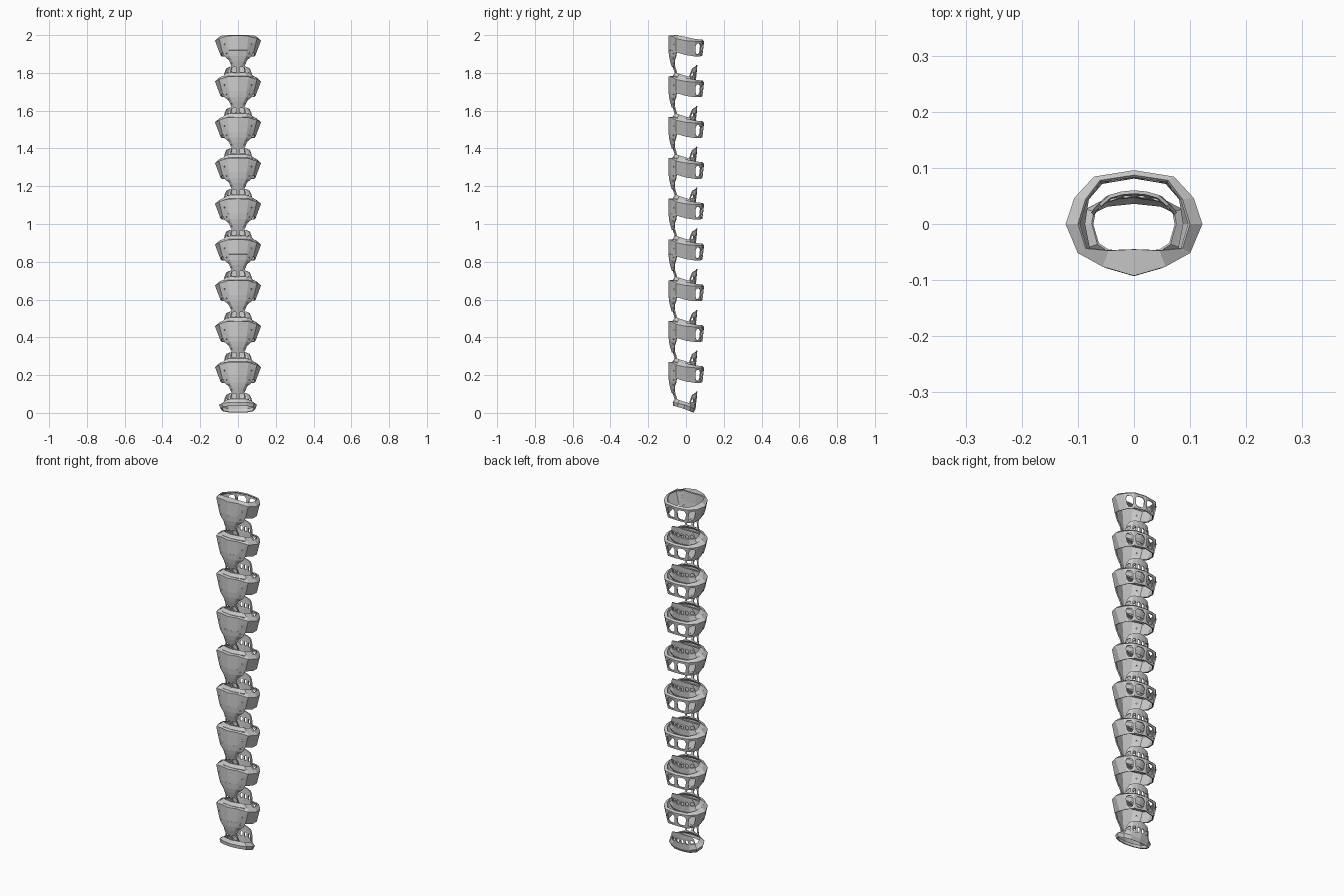
import bpy, bmesh
from mathutils import Vector

if "Cube" in bpy.data.objects:
    bpy.data.objects.remove(bpy.data.objects["Cube"])

PITCH = 0.216
COUNT = 9


def add_face(bm, q, hole):
    """Flat quad, or a quad frame around an eight-sided window of relative size hole."""
    if not hole:
        bm.faces.new(q)
        return
    mid = sum((v.co for v in q), Vector()) / 4
    inner = []
    for i, v in enumerate(q):
        for other in (q[i - 1], q[(i + 1) % 4]):
            corner = v.co.lerp(other.co, 0.22)
            inner.append(bm.verts.new(mid + (corner - mid) * hole))
    for i in range(4):
        a, b = inner[2 * i], inner[2 * i + 1]
        c = inner[(2 * i + 2) % 8]
        bm.faces.new((q[i], b, a))
        bm.faces.new((q[i], q[(i + 1) % 4], c, b))


def shell(name, rows, closed=True, holes={}):
    """Mirror half-outline rows across x and bridge them; holes maps (row, column) to window size."""
    bm = bmesh.new()
    grid = []
    for half in rows:
        left = [(-x, y, z) for x, y, z in half[1:]]
        pts = half + left[:-1][::-1] if closed else left[::-1] + half
        grid.append([bm.verts.new(p) for p in pts])
    n = len(grid[0])
    m = len(rows[0]) - 1                      # faces per half
    for r in range(len(grid) - 1):
        for c in range(n if closed else n - 1):
            d = (c + 1) % n
            if closed:
                k = c if c < m else 2 * m - 1 - c
            else:
                k = c - m if c >= m else m - 1 - c
            q = (grid[r][c], grid[r][d], grid[r + 1][d], grid[r + 1][c])
            add_face(bm, q, holes.get((r, k)))
    bmesh.ops.recalc_face_normals(bm, faces=bm.faces[:])
    me = bpy.data.meshes.new(name)
    bm.to_mesh(me)
    bm.free()
    return me


def place(name, me, z, thick):
    ob = bpy.data.objects.new(name, me)
    bpy.context.collection.objects.link(ob)
    ob.location.z = z
    s = ob.modifiers.new("thickness", 'SOLIDIFY')
    s.thickness = thick
    s.offset = 0


# faceted collar with a sloping lip and windows around the back (z = 0 is its top)
collar = shell("collar", [
    [(0, -.045, -.003), (.045, -.047, -.003), (.085, -.043, -.005), (.098, 0, -.012),
     (.085, .043, -.022), (.06, .076, -.026), (0, .085, -.026)],
    [(0, -.090, -.004), (.055, -.074, -.006), (.098, -.05, -.02), (.119, 0, -.030),
     (.104, .045, -.034), (.07, .082, -.034), (0, .093, -.034)],
    [(0, -.090, -.08), (.045, -.077, -.08), (.080, -.050, -.090), (.090, 0, -.105),
     (.083, .045, -.112), (.058, .074, -.112), (0, .084, -.108)],
], holes={(1, 4): .74, (1, 5): .74, (1, 1): .1})

# tapering front plate hanging from the collar
front_plate = shell("front_plate", [
    [(0, -.090, -.08), (.045, -.077, -.08), (.080, -.050, -.090)],
    [(0, -.087, -.11), (.042, -.076, -.110), (.070, -.053, -.112)],
    [(0, -.082, -.135), (.030, -.074, -.135), (.046, -.060, -.132)],
    [(0, -.072, -.168), (.020, -.068, -.165), (.035, -.060, -.16)],
], closed=False, holes={(0, 1): .2, (1, 1): .25, (2, 1): .3})

# tilted inner ring (z = 0 is its lowest point)
inner_ring = shell("inner_ring", [
    [(0, -.056, .074), (.04, -.051, .072), (.064, -.035, .066), (.074, 0, .054),
     (.070, .022, .050), (.05, .042, .050), (0, .052, .048)],
    [(0, -.068, .055), (.045, -.062, .055), (.083, -.042, .05), (.098, -.008, .042),
     (.086, .024, .030), (.052, .042, .022), (0, .048, .020)],
    [(0, -.066, .038), (.043, -.060, .037), (.078, -.042, .032), (.090, -.010, .022),
     (.078, .018, .010), (.048, .033, .004), (0, .038, .003)],
])

# slotted crest rising from the back of the ring
crest = shell("crest", [
    [(0, .050, .044), (.028, .047, .046), (.052, .040, .048), (.074, .018, .052)],
    [(0, .055, .085), (.025, .053, .085), (.049, .046, .083), (.069, .026, .076)],
    [(0, .057, .113), (.022, .055, .108), (.043, .049, .104), (.060, .034, .096)],
], closed=False, holes={(0, 0): .6, (0, 1): .6, (0, 2): .6})

# open hoop linking the ring to the plate above
hoop = shell("hoop", [
    [(0, -.056, .070), (.044, -.048, .068)],
    [(0, -.069, .110), (.034, -.061, .110)],
], closed=False, holes={(0, 0): .68})

for i in range(COUNT):
    base = i * PITCH
    place(f"inner_ring_{i}", inner_ring, base, .005)
    place(f"crest_{i}", crest, base, .006)
    place(f"hoop_{i}", hoop, base, .006)
    top = 2.0 - i * PITCH
    place(f"collar_{i}", collar, top, .006)
    place(f"front_plate_{i}", front_plate, top, .006)
